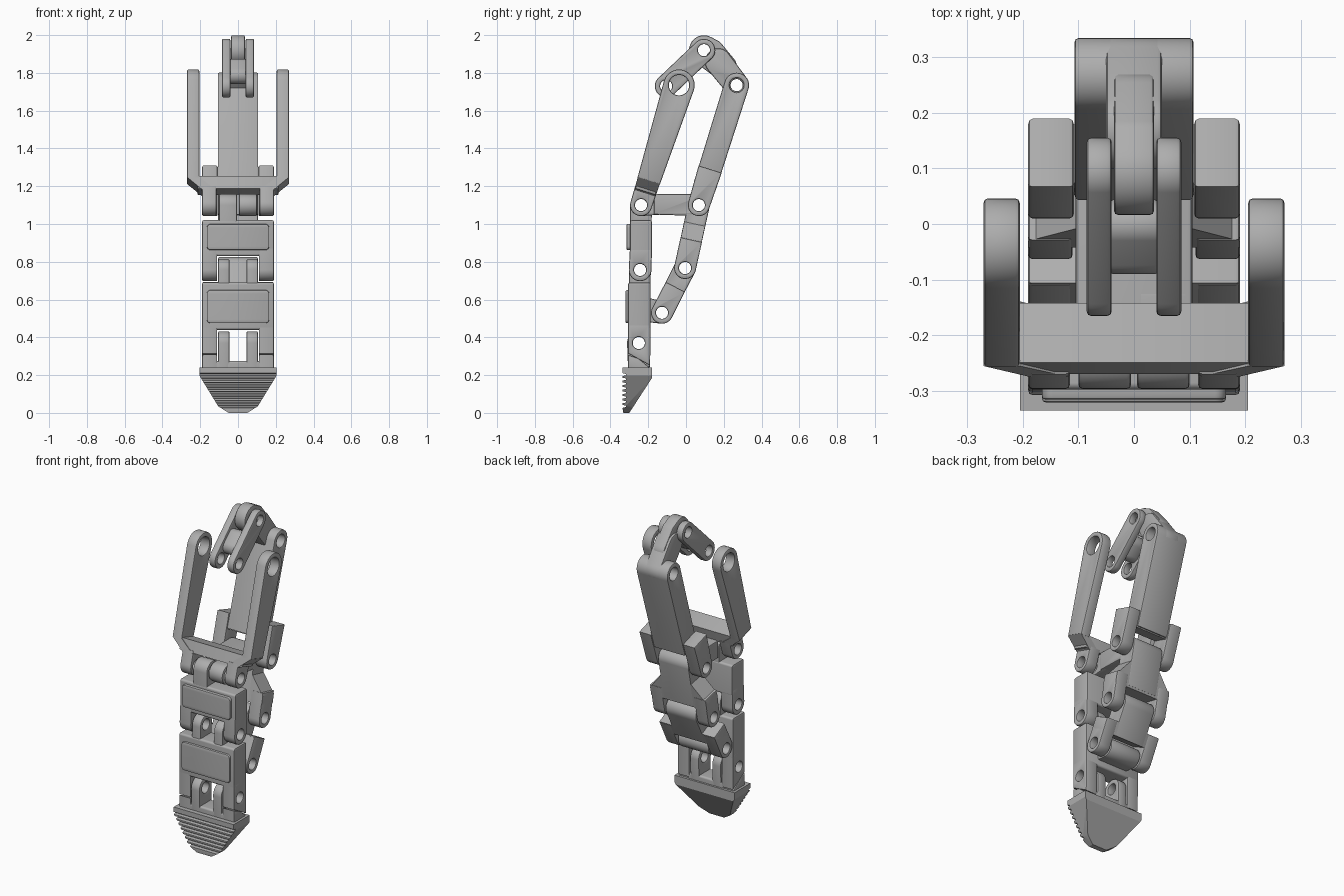
import bpy, bmesh
from math import cos, sin, pi
from mathutils import Vector, Matrix
from mathutils.geometry import convex_hull_2d

cube = bpy.data.objects.get("Cube")
if cube:
    bpy.data.objects.remove(cube)

grey = bpy.data.materials.new("plain grey")
grey.use_nodes = True
grey.diffuse_color = (0.42, 0.42, 0.42, 1)
grey.node_tree.nodes["Principled BSDF"].inputs["Base Color"].default_value = grey.diffuse_color
made = []

# Axis frames: side profiles are drawn in y-z, front profiles in x-z
SIDE = Matrix(((0, 0, 1, 0), (1, 0, 0, 0), (0, 1, 0, 0), (0, 0, 0, 1)))
FRONT = Matrix(((1, 0, 0, 0), (0, 0, -1, 0), (0, 1, 0, 0), (0, 0, 0, 1)))


def finish(name, bm):
    bmesh.ops.remove_doubles(bm, verts=bm.verts, dist=1e-5)
    bmesh.ops.recalc_face_normals(bm, faces=bm.faces)
    mesh = bpy.data.meshes.new(name)
    bm.to_mesh(mesh)
    bm.free()
    mesh.materials.append(grey)
    ob = bpy.data.objects.new(name, mesh)
    bpy.context.collection.objects.link(ob)
    made.append(ob)


def circle(c, r, n=36):
    return [Vector((c[0] + r * cos(2 * pi * i / n), c[1] + r * sin(2 * pi * i / n))) for i in range(n)]


def hull(*discs):
    """Outline wrapped around discs (centre, radius); radius 0 is a corner."""
    pts = []
    for c, r in discs:
        pts += circle(c, r) if r else [Vector(c)]
    return [pts[i] for i in convex_hull_2d(pts)]


def box(u0, v0, u1, v1, r=0.012):
    return hull(*[((u, v), r) for u in (u0 + r, u1 - r) for v in (v0 + r, v1 - r)])


def plate(name, outline, lo, hi, holes=(), bevel=0.008, frame=SIDE):
    """Extrude an outline with round holes between lo and hi, edges rounded."""
    cu = bpy.data.curves.new(name, "CURVE")
    cu.dimensions, cu.fill_mode = "2D", "BOTH"
    cu.extrude = (hi - lo) / 2 - bevel
    cu.bevel_depth, cu.bevel_resolution, cu.offset = bevel, 1, -bevel
    for loop in [outline] + [circle(c, r) for c, r in holes]:
        sp = cu.splines.new("POLY")
        sp.points.add(len(loop) - 1)
        for p, q in zip(sp.points, loop):
            p.co = (q[0], q[1], 0, 1)
        sp.use_cyclic_u = True
    tmp = bpy.data.objects.new(name, cu)
    bpy.context.collection.objects.link(tmp)
    mesh = bpy.data.meshes.new_from_object(tmp.evaluated_get(bpy.context.evaluated_depsgraph_get()))
    bm = bmesh.new()
    bm.from_mesh(mesh)
    bm.transform(frame @ Matrix.Translation((0, 0, (lo + hi) / 2)))
    bpy.data.objects.remove(tmp)
    bpy.data.curves.remove(cu)
    bpy.data.meshes.remove(mesh)
    finish(name, bm)


def pair(name, outline, lo, hi, holes=()):
    plate("left_" + name, outline, lo, hi, holes)
    plate("right_" + name, outline, -hi, -lo, holes)


def solid(name, points):
    bm = bmesh.new()
    for p in points:
        bm.verts.new(p)
    bmesh.ops.convex_hull(bm, input=bm.verts)
    finish(name, bm)


def between(a, b, t):
    return Vector(a).lerp(Vector(b), t)


def band(a, b, t, r):
    """Two points across the link a-b at fraction t."""
    d = (Vector(b) - Vector(a)).normalized() * r
    m = between(a, b, t)
    return [m + Vector((-d.y, d.x)), m - Vector((-d.y, d.x))]


def corners(*pts):
    return [(p, 0) for p in pts]


# Joint centres (y, z)
A, B, C, D = (-.238, 1.10), (-.037, 1.735), (.095, 1.92), (.268, 1.735)
E, F, G = (.068, 1.10), (-.005, .767), (-.127, .53)
H, I, N = (-.243, .757), (-.25, .37), (-.105, 1.73)
PIN, R = .032, .058
MID, OUT = .105, .19


def pins(*js):
    return [(j, PIN) for j in js]


# Front fork: long outer arms, inward jogs, crossbar, lower lugs
pair("fork_arm", hull((B, .083), *corners(*band(A, B, .2, .062))), .205, .27, [(B, .054)])
pair("fork_lug", hull((A, R), *corners(*band(A, B, .13, .06))), .115, OUT, pins(A))
for s, side in ((1, "left"), (-1, "right")):
    solid(side + "_fork_jog",
          [(s * x, p.x, p.y) for x in (.205, .27) for p in band(A, B, .205, .061)] +
          [(s * x, p.x, p.y) for x in (.117, .188) for p in band(A, B, .1, .059)])
plate("fork_crossbar", hull(*corners(*band(A, B, .11, .056), *band(A, B, .215, .056))), -.215, .215)

# Small top rocker: two arms joined by a web
pair("rocker_arm", hull((C, .06), (N, .06)), .04, .085, pins(C, N))
plate("rocker_web", hull((between(N, C, .3), .045), (between(N, C, .52), .045)), -.045, .045)

# Rear link: tongue, main body, lower fork
plate("rear_tongue", hull((C, .079), ((.15, 1.93), .045), ((.2, 1.83), .07)), -.036, .036, pins(C))
plate("rear_tongue_root", hull(((.17, 1.86), .07), (D, .066)), -.05, .05, pins(D))
plate("rear_body", hull((D, .066), *corners(*band(E, D, .17, .062))), -.107, .107, [(D, .038)])
pair("rear_fork_arm", hull((E, R), *corners(*band(E, D, .3, .064))), .108, OUT, pins(E))
plate("rear_fork_bridge", hull(*corners(*band(E, D, .16, .05), *band(E, D, .29, .055))), -.15, .15)

# Bent coupler: front knuckle, top bar, flaring leg, lower fork
plate("coupler_knuckle", hull((A, R), ((-.13, 1.105), .055)), .005, .1, pins(A))
plate("coupler_bar", hull(*corners((-.17, 1.05), (-.17, 1.16)), (E, R)), -MID, MID, pins(E))
plate("coupler_leg", hull((E, R), *corners(*band(E, F, .72, .057))), -MID, MID, pins(E))
solid("coupler_flare",
      [(x, p.x, p.y) for x in (-MID, MID) for p in band(E, F, .3, .056)] +
      [(x, p.x, p.y) for x in (-OUT, OUT) for t in (.6, .76) for p in band(E, F, t, .056)])
pair("coupler_fork_arm", hull((F, R), *corners(*band(F, E, .45, .058))), .11, OUT, pins(F))

# Lower link: upper barrel, wide body, lower fork
plate("lower_link_barrel", hull((F, R), *corners(*band(F, G, .7, .056))), -MID, MID, pins(F))
plate("lower_link_body", hull(*corners(*band(F, G, .42, .056), *band(F, G, .72, .056))), -OUT, OUT)
pair("lower_link_arm", hull((G, R), *corners(*band(G, F, .56, .057))), .11, OUT, pins(G))

# Upper finger segment
plate("upper_segment_body", box(-.297, .83, -.18, 1.02), -OUT, OUT)
plate("upper_segment_tongue", hull((A, R), *corners((-.296, 1), (-.182, 1))), -.1, -.005, pins(A))
pair("upper_segment_arm", hull((H, .06), *corners((-.297, .87), (-.18, .87))), .11, OUT, pins(H))
plate("upper_pad", box(-.165, .862, .165, 1.0, .02), .28, .315, bevel=.006, frame=FRONT)

# Lower finger segment
plate("lower_segment_body", box(-.307, .44, -.187, .69), -OUT, OUT)
pair("lower_segment_prong", hull((H, R), *corners((-.303, .67), (-.19, .67))), .045, MID, pins(H))
pair("lower_segment_arm", hull(*corners((-.307, .47), (-.307, .315), (-.25, .295), (-.19, .25), (-.187, .47))),
     .11, OUT, pins(I))
plate("lower_segment_lug", hull((G, R), *corners((-.2, .61), (-.2, .48))), -MID, MID, pins(G))
plate("lower_pad", box(-.165, .475, .165, .65, .02), .28, .32, bevel=.006, frame=FRONT)

# Fingertip: shoulder, prongs and a ribbed, tapered nail
pair("tip_shoulder", hull(*corners((-.307, .23), (-.307, .308), (-.25, .288), (-.195, .243), (-.195, .23))), .11, OUT)
plate("tip_base", box(-.307, .2, -.192, .275), -.12, .12)
pair("tip_prong", hull((I, .062), *corners((-.307, .24), (-.192, .24))), .045, MID, pins(I))

profile = [(-.30, 0), (-.18, .185), (-.18, .24), (-.335, .24), (-.335, .21)]
for i in range(8):
    z = .21 - i * .024
    profile += [(-.318, z - .004), (-.318, z - .011), (-.335, z - .015), (-.335, z - .024)]
profile.append((-.332, 0))
bm = bmesh.new()
face = bm.faces.new([bm.verts.new((-.205, y, z)) for y, z in profile])
grown = bmesh.ops.extrude_face_region(bm, geom=[face])["geom"]
bmesh.ops.translate(bm, vec=(.41, 0, 0), verts=[v for v in grown if isinstance(v, bmesh.types.BMVert)])
for s in (1, -1):
    for (x0, z0), (x1, z1) in (((.2, .19), (.105, .035)), ((.105, .035), (.05, 0))):
        bmesh.ops.bisect_plane(bm, geom=bm.verts[:] + bm.edges[:] + bm.faces[:], dist=1e-6,
                               plane_co=(s * x0, 0, z0), plane_no=(s * (z0 - z1), 0, x1 - x0), clear_outer=True)
        bmesh.ops.holes_fill(bm, edges=[e for e in bm.edges if e.is_boundary], sides=0)
finish("ribbed_fingertip", bm)

# Smooth round surfaces, keep edges sharp
bpy.ops.object.select_all(action="DESELECT")
for ob in made:
    ob.select_set(True)
bpy.context.view_layer.objects.active = made[0]
bpy.ops.object.shade_smooth_by_angle(angle=pi / 6)
